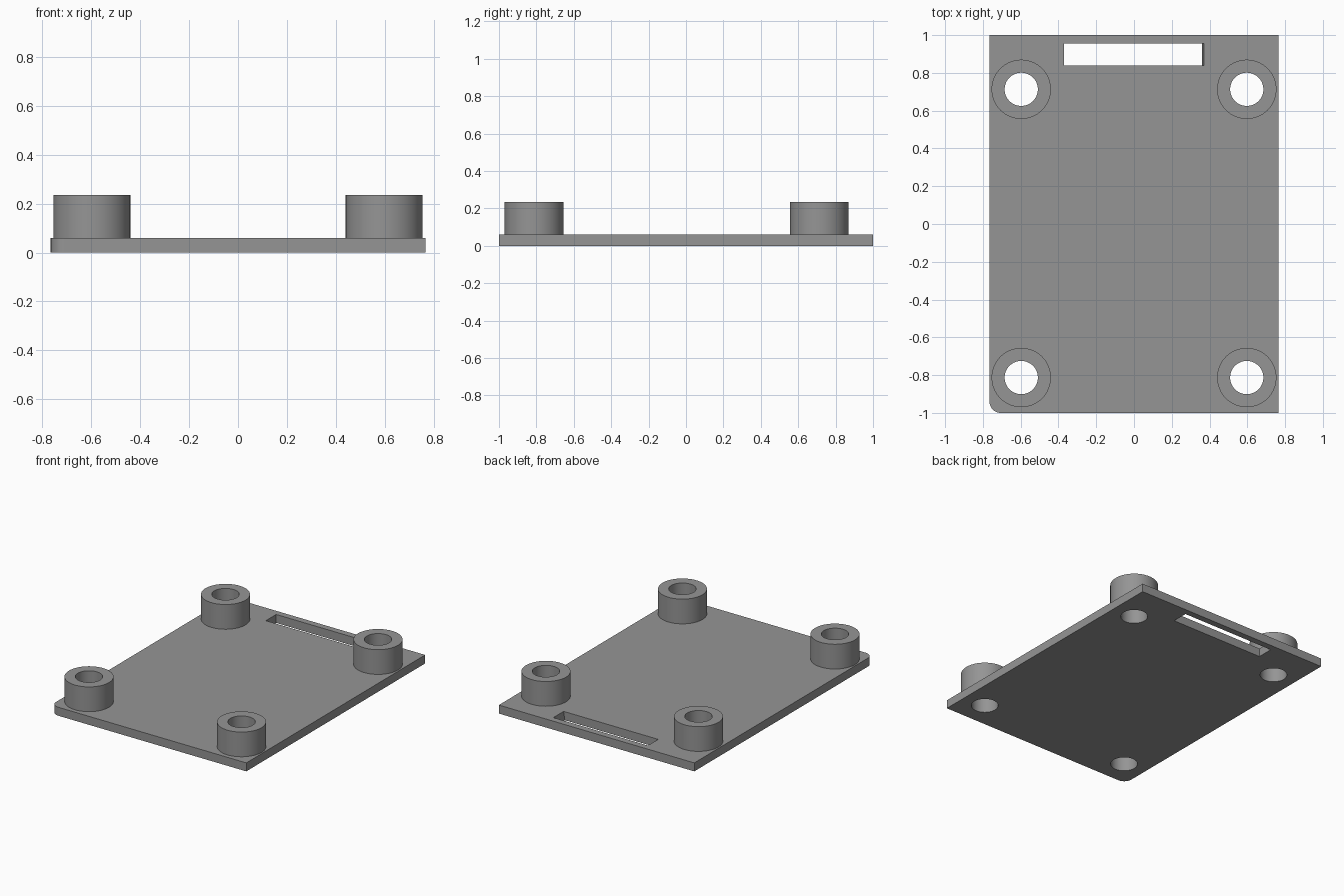
import bpy, bmesh, math

if "Cube" in bpy.data.objects:
    bpy.data.objects.remove(bpy.data.objects["Cube"])

HX, HY, T, TOP = 0.765, 1.0, 0.06, 0.235      # half width, half length, plate thickness, boss top
R_OUT, R_IN, SEG = 0.157, 0.088, 64
BOSSES = [(x, y) for x in (-0.597, 0.597) for y in (-0.813, 0.713)]

grey = bpy.data.materials.new("grey")
grey.diffuse_color = (0.3, 0.3, 0.3, 1)
grey.use_nodes = True
grey.node_tree.nodes["Principled BSDF"].inputs["Base Color"].default_value = grey.diffuse_color


def make(name, bm):
    bmesh.ops.recalc_face_normals(bm, faces=bm.faces)
    me = bpy.data.meshes.new(name)
    bm.to_mesh(me)
    bm.free()
    me.materials.append(grey)
    ob = bpy.data.objects.new(name, me)
    bpy.context.collection.objects.link(ob)
    return ob


def add_prism(bm, low, high, z0, z1):
    """Closed solid between a bottom outline and a top outline."""
    a = [bm.verts.new((x, y, z0)) for x, y in low]
    b = [bm.verts.new((x, y, z1)) for x, y in high]
    bm.faces.new(a[::-1])
    bm.faces.new(b)
    for i in range(len(a)):
        j = (i + 1) % len(a)
        bm.faces.new((a[i], a[j], b[j], b[i]))


def circle(cx, cy, r):
    return [(cx + r * math.cos(2 * math.pi * i / SEG),
             cy + r * math.sin(2 * math.pi * i / SEG)) for i in range(SEG)]


def smooth(ob):
    bpy.ops.object.select_all(action='DESELECT')
    ob.select_set(True)
    bpy.context.view_layer.objects.active = ob
    bpy.ops.object.shade_smooth_by_angle(angle=math.radians(30))


# Base plate with one rounded front corner
r = 0.06
outline = [(HX, -HY), (HX, HY), (-HX, HY)]
for i in range(13):
    a = math.pi + i * math.pi / 24
    outline.append((-HX + r + r * math.cos(a), -HY + r + r * math.sin(a)))
bm = bmesh.new()
add_prism(bm, outline, outline, 0, T)
plate = make("base_plate", bm)

# Cutter: screw holes and the strap slot, whose right end slopes slightly
bm = bmesh.new()
for x, y in BOSSES:
    c = circle(x, y, R_IN)
    add_prism(bm, c, c, -0.1, 0.2)


def slot(right):
    return [(-0.37, 0.84), (right, 0.84), (right, 0.955), (-0.37, 0.955)]


add_prism(bm, slot(0.36 - 0.01), slot(0.36 + 0.02), -T, 2 * T)
cutter = make("hole_cutter", bm)
cutter.hide_render = True
cutter.hide_viewport = True
cut = plate.modifiers.new("holes", 'BOOLEAN')
cut.operation, cut.solver, cut.object = 'DIFFERENCE', 'EXACT', cutter
bpy.context.view_layer.objects.active = plate
plate.select_set(True)
bpy.ops.object.modifier_apply(modifier="holes")
smooth(plate)

# Hollow standoff bosses on the plate
for n, (x, y) in enumerate(BOSSES, 1):
    bm = bmesh.new()
    rings = [[bm.verts.new((px, py, z)) for px, py in circle(x, y, rad)]
             for rad, z in ((R_OUT, T), (R_OUT, TOP), (R_IN, TOP), (R_IN, T))]
    for k in range(4):
        p, q = rings[k], rings[(k + 1) % 4]
        for i in range(SEG):
            j = (i + 1) % SEG
            bm.faces.new((p[i], p[j], q[j], q[i]))
    smooth(make(f"standoff_boss_{n}", bm))
